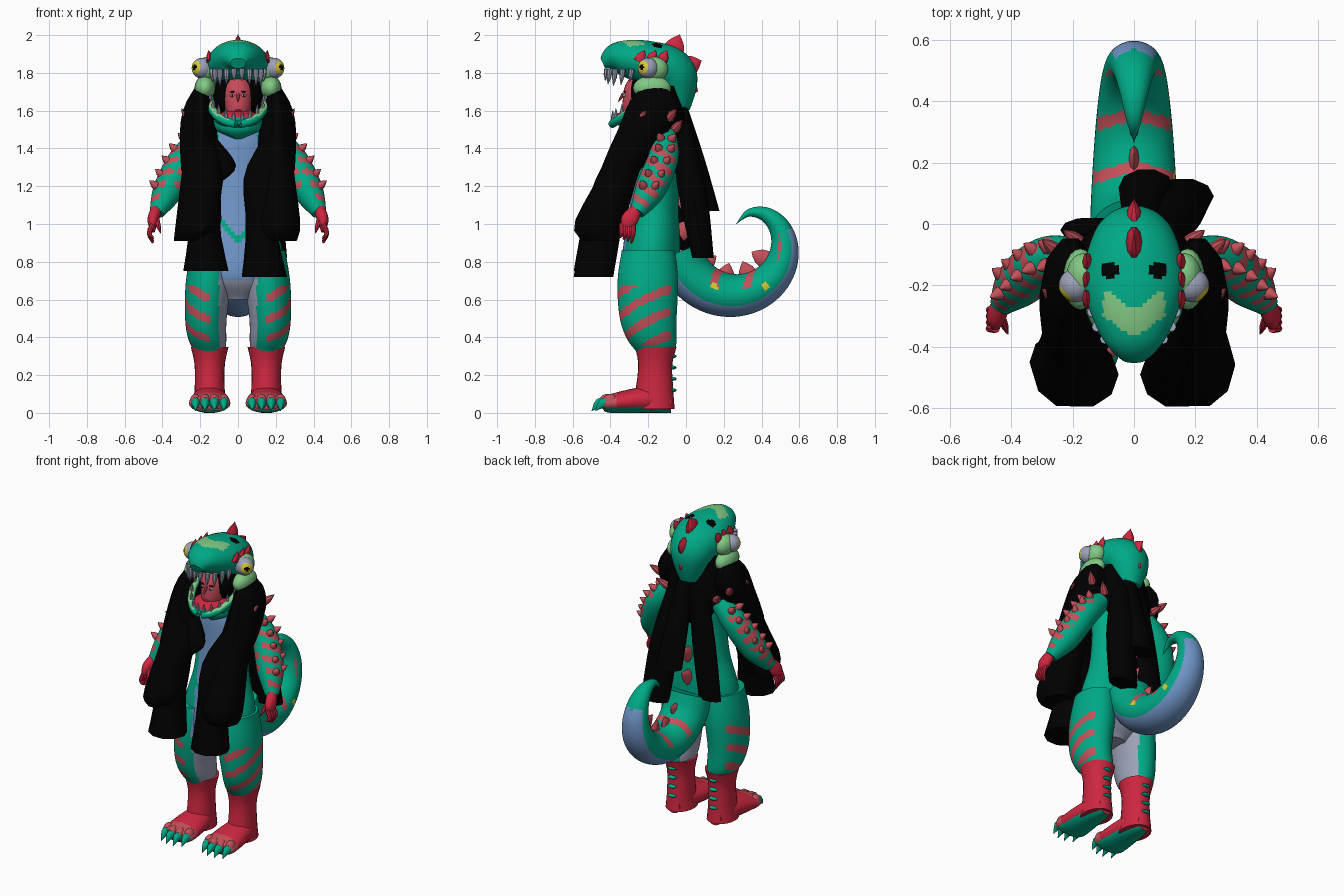
import bpy
import bmesh
from math import sin, cos, tau, hypot, radians
from mathutils import Vector

default_cube = bpy.data.objects.get("Cube")
if default_cube:
    bpy.data.objects.remove(default_cube)


def material(name, *colour):
    mat = bpy.data.materials.new(name)
    mat.use_nodes = True
    mat.diffuse_color = (*colour, 1)
    shader = next(node for node in mat.node_tree.nodes if node.type == 'BSDF_PRINCIPLED')
    shader.inputs["Base Color"].default_value = (*colour, 1)
    return mat


GREEN = material("suit green", 0, .4, .24)
RED = material("boot red", .62, .02, .05)
PINK = material("stripe pink", .55, .08, .1)
BLUE = material("belly blue", .16, .3, .57)
GREY = material("pale grey", .33, .36, .47)
LIME = material("light green", .22, .58, .23)
YELLOW = material("eye yellow", .7, .6, .03)
BLACK = material("hair black", 0, 0, 0)
SKIN = material("face rose", .58, .07, .1)
UP = Vector((0, 0, 1))
FORWARD = Vector((0, -1, 0))
SIDES = {"left_": 1, "right_": -1}


def finish(name, bm, mat, rule):
    """Turn a bmesh into a smooth object; the rule picks a material for each face."""
    bmesh.ops.recalc_face_normals(bm, faces=bm.faces)
    bm.normal_update()
    palette = [mat]
    if rule:
        for face in bm.faces:
            choice = rule(face.calc_center_median(), face.normal) or mat
            if choice not in palette:
                palette.append(choice)
            face.material_index = palette.index(choice)
    mesh = bpy.data.meshes.new(name)
    bm.to_mesh(mesh)
    bm.free()
    for entry in palette:
        mesh.materials.append(entry)
    part = bpy.data.objects.new(name, mesh)
    bpy.context.collection.objects.link(part)
    bpy.ops.object.select_all(action='DESELECT')
    part.select_set(True)
    bpy.context.view_layer.objects.active = part
    bpy.ops.object.shade_smooth_by_angle(angle=radians(40))


def spline(values, t):
    """Smooth value at t along an evenly spaced list of numbers or vectors."""
    last = len(values) - 1
    i = min(int(t * last), last - 1)
    t = t * last - i
    a, b, c, d = (values[min(max(k, 0), last)] for k in range(i - 1, i + 3))
    near, far = (c - a) / 2, (d - b) / 2
    ease = t * t * (3 - 2 * t)
    return b + (c - b) * ease + near * (t * (1 - t) ** 2) - far * (t * t * (1 - t))


def loft(name, mat, path, width, depth=None, side=1, rule=None, axis=None, around=16, rings=10):
    """Elliptical rings along a smooth path, square to it or to a fixed axis."""
    path = [Vector((x * side, y, z)) for x, y, z in path]
    bm = bmesh.new()
    previous = None
    for step in range(rings + 1):
        t = step / rings
        ahead = spline(path, min(t + .02, 1)) - spline(path, max(t - .02, 0))
        normal = axis or ahead.normalized()
        across = Vector((1, 0, 0)) - normal * normal.x
        across.normalize()
        outward = normal.cross(across)
        w = max(spline(width, t), .001)
        d = max(spline(depth or width, t), .001)
        ring = [bm.verts.new(spline(path, t) + across * w * cos(tau * k / around)
                             + outward * d * sin(tau * k / around)) for k in range(around)]
        if previous:
            for k in range(around):
                bm.faces.new((previous[k - 1], previous[k], ring[k], ring[k - 1]))
        else:
            bm.faces.new(ring)
        previous = ring
    bm.faces.new(previous)
    finish(name, bm, mat, rule)


def spike(name, mat, base, tip, radius, depth=None, side=1):
    depth = depth or radius
    loft(name, mat, [base, tip], [radius, radius * .8, 0], [depth, depth * .8, 0], side, around=8, rings=4)


def ball(name, mat, centre, size, side=1, rule=None, detail=20):
    bm = bmesh.new()
    bmesh.ops.create_uvsphere(bm, u_segments=detail, v_segments=detail, radius=1)
    bmesh.ops.scale(bm, vec=size, verts=bm.verts)
    x, y, z = centre
    bmesh.ops.translate(bm, vec=(x * side, y, z), verts=bm.verts)
    finish(name, bm, mat, rule)


# Colour rules for the suit
def body_rule(c, n):
    x = abs(c.x)
    if x < .1 and (n.y < 0 or c.z < .7):
        if 0 < c.z - .9 - x < .04:
            return GREEN
        return GREY if c.z < .7 else BLUE
    slant = c.z - .5 * c.y - .3 * x
    if x > .15 and .36 < c.z < .68 and c.y < -.08 and slant % .12 < .05:
        return PINK


def arm_rule(c, n):
    if abs(n.x) + n.z > .5 and c.z < 1.42 and (c.z + .6 * c.y) % .08 < .04:
        return PINK


def tail_rule(c, n):
    outside = n.dot(Vector((0, c.y - .22, c.z - .9)).normalized())
    if outside > .5 and c.z < .97:
        return BLUE
    if c.x > 0 and min(hypot(c.y - y, c.z - .67) for y in (.15, .42)) < .02:
        return YELLOW
    if outside < -.25 and c.z < .95 and (c.y + .3 * abs(c.x)) % .17 < .04:
        return PINK


def head_rule(c, n):
    x = abs(c.x)
    if n.z > .2 and x < .1 and -.37 < c.y - .7 * x < -.28:
        return LIME
    if n.z > .3 and hypot(x - .08, c.y + .15) < .03:
        return BLACK


def foot_rule(c, n):
    if n.z < -.7:
        return GREEN
    if c.y < -.38:
        return PINK


# Torso and curling tail
loft("torso", GREEN, [(0, -.2, .6), (0, -.14, 1.56)], [.08, .23, .23, .18, .17, .18, .1],
     [.07, .15, .15, .13, .12, .12, .1], rule=body_rule, axis=UP, around=72, rings=60)
curl = [i / 12 for i in range(13)]
tail_path = []
for t in curl:
    reach = .3 - .1 * t * (1 - t) - .2 * t ** 6
    turn = 3.3 + 4.5 * t
    tail_path.append((0, .26 + reach * cos(turn), .9 + reach * sin(turn)))
girth = [.125 * (1 - t * t) for t in curl]
loft("tail", GREEN, tail_path, [g * 1.15 for g in girth], girth, rule=tail_rule, around=48, rings=80)

# Spikes down the back and along the inside of the tail
for t in (.1, .25, .4, .55):
    root, hub = spline([Vector(p) for p in tail_path], t), Vector((0, .26, .9))
    inward = (hub - root).normalized()
    spike("tail_spike", PINK, root + inward * .08, root + inward * .17, .02, .05)
for z in (.95, 1.1):
    spike("back_spike", PINK, (0, -.04, z), (0, .05, z + .06), .02, .05)

# Legs, boots, toes and claws
for label, side in SIDES.items():
    loft(label + "leg", GREEN, [(.14, -.2, .86), (.17, -.2, .5), (.15, -.16, .32)], [.11, .12, .11, .1, .08],
         [.14, .16, .15, .13, .1], side, body_rule, UP, around=56, rings=60)
    loft(label + "boot", RED, [(.15, -.16, .35), (.15, -.17, .02)], [.1, .08, .08, .09],
         [.11, .09, .1, .11], side, axis=UP, around=24)
    loft(label + "foot", RED, [(.15, -.08, .05), (.15, -.2, .07), (.15, -.4, .05), (.15, -.44, .05)],
         [.05, .09, .11, .08], [.05, .07, .05, .03], side, foot_rule, FORWARD, around=24, rings=20)
    for i in range(4):
        x = .075 + .05 * i
        y = -.43 + .02 * abs(i - 1.5)
        ball(label + "toe", PINK, (x, y, .06), (.03, .04, .04), side, detail=12)
        loft(label + "toe_claw", GREEN, [(x, y, .05), (x, y - .04, .05), (x, y - .08, .01)],
             [.026, .022, 0], [.034, .028, 0], side, around=10, rings=6)
        ball(label + "boot_lace", GREEN, (.15, -.07, .12 + .06 * i), (.03, .02, .01), side, detail=10)

# Arms with rows of spikes, hands and fingers
arm = [Vector(p) for p in ((.17, -.11, 1.47), (.28, -.12, 1.35), (.37, -.19, 1.18), (.43, -.26, 1.06))]
for label, side in SIDES.items():
    loft(label + "arm", GREEN, arm, [.06, .08, .08, .04], side=side, rule=arm_rule, around=40, rings=48)
    for i in range(5):
        joint = spline(arm, .2 + .13 * i)
        for lean in (-.3, .5):
            out = Vector((.7, lean, .6)).normalized()
            spike(label + "arm_spike", PINK, joint + out * .06, joint + out * .12, .025, side=side)
    for x, y, z in ((.25, -.09, 1.56), (.18, -.06, 1.5), (.25, -.25, 1.55)):
        spike(label + "hair_spike", PINK, (x, y, z), (x + .05, y + .04, z + .05), .025, side=side)
    loft(label + "hand", RED, [(.43, -.26, 1.08), (.45, -.3, 1.02), (.45, -.32, .96)], [.03, .03, .01],
         [.03, .045, .02], side)
    for i in range(4):
        y = -.28 - .02 * i
        loft(label + "finger", RED, [(.45, y, 1), (.47, y, .95), (.45, y - .01, .9 + .01 * i)],
             [.015, .013, .006], side=side, around=8, rings=6)
    spike(label + "thumb", RED, (.43, -.31, 1.02), (.41, -.36, .95), .015, side=side)

# Creature hood: upper head, cheeks, eyes and crest
loft("hood_head", GREEN, [(0, -.44, 1.85), (0, -.36, 1.88), (0, -.2, 1.85), (0, -.07, 1.78), (0, -.05, 1.6)],
     [.04, .11, .165, .14, .07], [.03, .085, .12, .13, .07], rule=head_rule, around=64, rings=60)
for label, side in SIDES.items():
    ball(label + "cheek", LIME, (.175, -.18, 1.72), (.055, .1, .065), side)
    ball(label + "eye_socket", LIME, (.165, -.17, 1.82), (.055, .075, .065), side)
    gaze = Vector((.75 * side, -.65, .1)).normalized()

    def eye_rule(c, n):
        facing = n.dot(gaze)
        return BLACK if facing > .96 else YELLOW if facing > .78 else GREY
    ball(label + "hood_eye", GREY, (.19, -.2, 1.825), (.055, .055, .055), side, eye_rule, detail=36)
    for y in (-.25, -.19, -.13):
        spike(label + "brow_spike", RED, (.15, y, 1.86), (.155, y + .03, 1.92), .018, .03, side)
for i in range(3):
    turn = 1.2 - .8 * i
    base, tip = ((0, -.12 + r * cos(turn), 1.78 + r * sin(turn)) for r in (.1, .24 - .02 * i))
    loft("crest_spike", RED, [base, tip], [.02, .026, 0], [.03, .055, 0], around=10)

# Mouth lining, lower jaw and collar
ball("mouth_lining", BLACK, (0, -.2, 1.69), (.125, .11, .13))
ball("jaw_floor", GREEN, (0, -.26, 1.555), (.125, .13, .05), rule=lambda c, n: RED if n.z > .3 else GREEN)
loft("chin_collar", GREEN, [(0, -.2, 1.55), (0, -.25, 1.45)], [.15, .12, .02], [.12, .1, .03], axis=UP)


def jaw_point(turn, lift=0):
    return Vector((.15 * sin(turn), -.2 - .19 * cos(turn), 1.66 - .13 * cos(turn) + lift))


loft("jaw_rim", GREEN, [jaw_point(.4 * i) for i in range(-4, 5)], [.022, .022], rings=32,
     rule=lambda c, n: LIME if n.z > .5 and abs(c.x) > .05 else GREEN)

# Teeth follow the snout and the jaw
for label, side in SIDES.items():
    for i in range(5):
        turn = .15 + .3 * i
        x, y = .14 * sin(turn), -.25 - .17 * cos(turn)
        length = .05 + .04 * sin(2 * turn)
        spike(label + "upper_tooth", GREY, (x, y, 1.82), (x, y - .01, 1.82 - length), .016, side=side)
        spike(label + "lower_tooth", GREY, jaw_point(turn, .01), jaw_point(turn, .07), .011, side=side)

# Wearer's face
loft("face", SKIN, [(0, -.27, 1.54), (0, -.24, 1.77)], [.03, .06, .075, .075, .05],
     [.03, .07, .08, .08, .06], axis=UP, around=28)
spike("nose", SKIN, (0, -.33, 1.69), (0, -.36, 1.645), .01)
ball("lips", RED, (0, -.33, 1.6), (.02, .012, .007))
for label, side in SIDES.items():
    ball(label + "face_eye", GREY, (.03, -.325, 1.68), (.014, .01, .008), side, detail=12)
    ball(label + "pupil", BLACK, (.03, -.332, 1.68), (.005, .005, .006), side, detail=10)
    ball(label + "eyebrow", BLACK, (.03, -.325, 1.7), (.017, .008, .003), side, detail=10)


def lock(name, path, width, depth, side=1):
    loft(name, BLACK, path, width, depth, side, axis=UP, around=10, rings=8)


# Hair: tiered locks at the front, hanging tiers at the back
for label, side in SIDES.items():
    shift = 0 if side > 0 else .03
    lock(label + "crown_lock", [(.19, -.17, 1.72), (.21, -.2, 1.55), (.2, -.35, 1.28)],
         [.04, .08, .1, .1], [.07, .14, .14, .11], side)
    lock(label + "outer_lock", [(.2, -.26, 1.5), (.2, -.36, 1.25), (.21, -.46, 1), (.21 + shift, -.45, .91)],
         [.07, .1, .12, .1], [.1, .11, .14, .1], side)
    lock(label + "inner_lock", [(.17, -.3, 1.42), (.12 + shift * 2, -.41, 1.15), (.14 + shift, -.49, .72 + shift)],
         [.06, .1, .08, .12], [.08, .1, .11, .11], side)
lock("chest_lock", [(-.16, -.28, 1.45), (-.1, -.33, 1.31), (-.13, -.35, 1.22)], [.05, .09, .04], [.06, .05, .04])
lock("nape_hair", [(0, -.1, 1.73), (0, -.08, 1.5), (0, -.06, 1.32)], [.15, .19, .1], [.06, .09, .04])
lock("upper_back_lock", [(.02, -.04, 1.65), (.03, .04, 1.35), (.04, .12, 1.07)], [.05, .07, .09], [.04, .06, .06])
lock("lower_back_lock", [(.08, -.03, 1.55), (.13, .03, 1.2), (.16, .09, .82)], [.06, .09, .1], [.05, .08, .06])
lock("side_back_lock", [(-.06, -.04, 1.55), (-.16, -.02, .86)], [.06, .08, .08], [.04, .05, .04])
